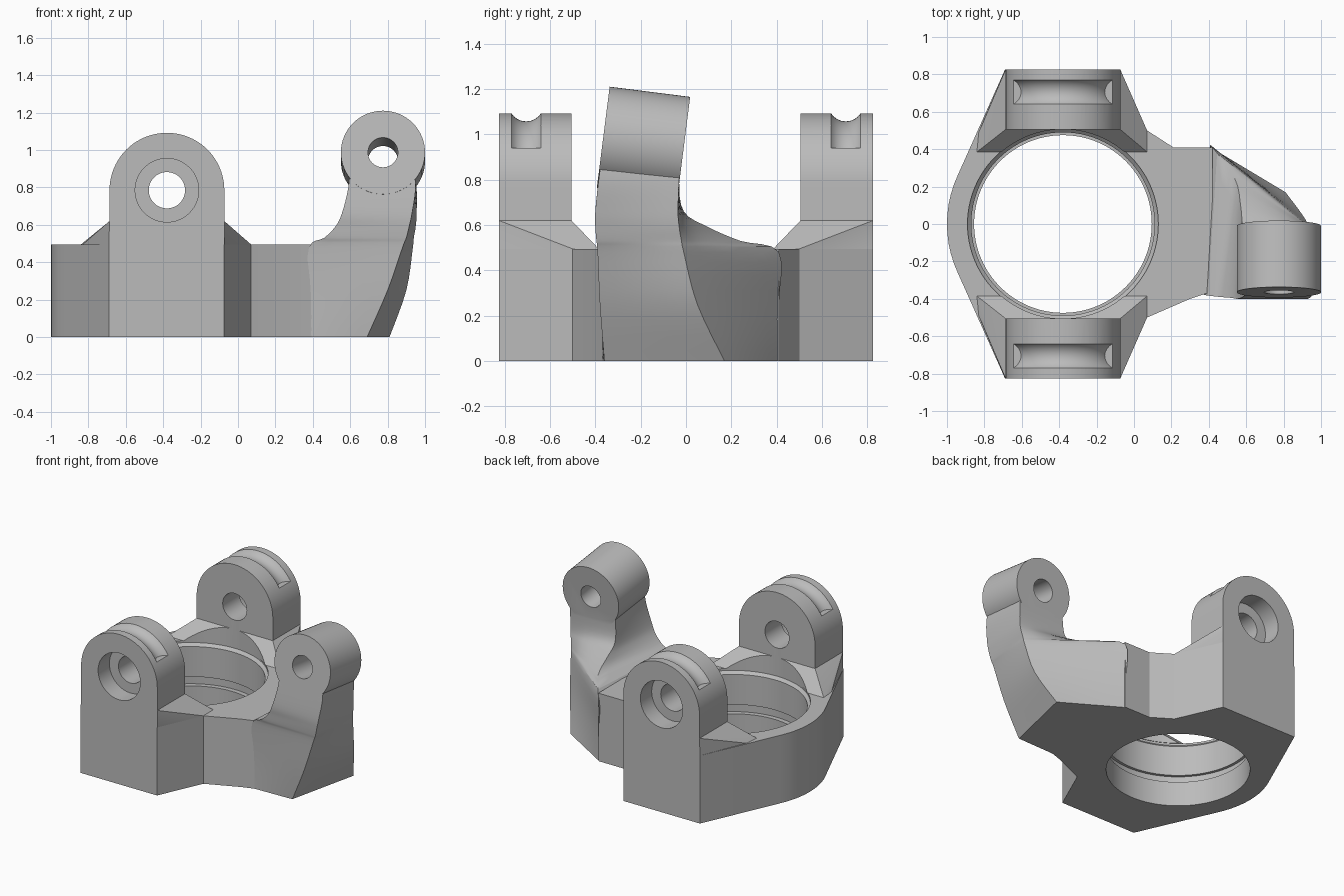
import bpy, bmesh, math
from mathutils import Vector

cube = bpy.data.objects.get("Cube")
if cube:
    bpy.data.objects.remove(cube, do_unlink=True)

CX = -0.38          # bore and lug centre line
DECK = 0.495        # height of the flat body

metal = bpy.data.materials.new("plain_grey")
metal.use_nodes = True
grey = (0.5, 0.5, 0.5, 1)
metal.diffuse_color = grey
metal.node_tree.nodes["Principled BSDF"].inputs["Base Color"].default_value = grey


def finish(name, bm):
    bmesh.ops.recalc_face_normals(bm, faces=bm.faces)
    mesh = bpy.data.meshes.new(name)
    bm.to_mesh(mesh)
    bm.free()
    ob = bpy.data.objects.new(name, mesh)
    ob.data.materials.append(metal)
    bpy.context.collection.objects.link(ob)
    return ob


def prism(name, points, shift):
    """Extrude a closed 3D polygon along a vector."""
    bm = bmesh.new()
    face = bm.faces.new([bm.verts.new(p) for p in points])
    new = bmesh.ops.extrude_face_region(bm, geom=[face])["geom"]
    bmesh.ops.translate(bm, vec=shift, verts=[v for v in new if isinstance(v, bmesh.types.BMVert)])
    return finish(name, bm)


def hull(name, points):
    bm = bmesh.new()
    for p in points:
        bm.verts.new(p)
    bmesh.ops.convex_hull(bm, input=bm.verts)
    bmesh.ops.dissolve_limit(bm, angle_limit=0.01, verts=bm.verts, edges=bm.edges)
    return finish(name, bm)


def rod(name, start, end, radius, sides=64):
    """Cylinder between two points."""
    start, end = Vector(start), Vector(end)
    axis = end - start
    bm = bmesh.new()
    bmesh.ops.create_cone(bm, cap_ends=True, segments=sides, radius1=radius,
                          radius2=radius, depth=axis.length)
    turn = Vector((0, 0, 1)).rotation_difference(axis).to_matrix().to_4x4()
    bm.transform(turn)
    bmesh.ops.translate(bm, vec=(start + end) / 2, verts=bm.verts)
    return finish(name, bm)


def spin(name, profile, centre, axis, steps=96, closed=False):
    """Revolve a profile of 3D points into a solid."""
    bm = bmesh.new()
    verts = [bm.verts.new(p) for p in profile]
    pairs = list(zip(verts, verts[1:] + verts[:1]))
    edges = [bm.edges.new(p) for p in (pairs if closed else pairs[:-1])]
    bmesh.ops.spin(bm, geom=verts + edges, cent=centre, axis=axis,
                   angle=math.tau, steps=steps)
    bmesh.ops.remove_doubles(bm, verts=bm.verts, dist=1e-4)
    return finish(name, bm)


def combine(ob, tool, operation="DIFFERENCE"):
    mod = ob.modifiers.new(operation, "BOOLEAN")
    mod.operation, mod.object, mod.solver = operation, tool, "EXACT"
    bpy.context.view_layer.objects.active = ob
    bpy.ops.object.modifier_apply(modifier=mod.name)
    bpy.data.objects.remove(tool, do_unlink=True)


def smooth(ob):
    bpy.ops.object.select_all(action="DESELECT")
    ob.select_set(True)
    bpy.context.view_layer.objects.active = ob
    bpy.ops.object.shade_smooth_by_angle(angle=math.radians(25))


# Flat body with rounded outer side and a neck toward the arm
outline = [(CX + 0.62 * math.cos(math.radians(a)), 0.62 * math.sin(math.radians(a)))
           for a in range(155, 206, 5)]
outline += [(-0.69, -0.825), (-0.075, -0.825), (0.07, -0.5), (0.3, -0.4), (0.42, -0.36),
            (0.42, 0.41), (0.21, 0.41), (0.07, 0.5), (-0.075, 0.825), (-0.69, 0.825)]
body = prism("bearing_housing", [(x, y, 0) for x, y in outline], (0, 0, DECK))

# Stepped bore with a retaining groove
bore = [(0, -0.1), (0.475, -0.1), (0.475, 0.18), (0.51, 0.18), (0.51, 0.24),
        (0.49, 0.24), (0.49, 0.46), (0.51, 0.48), (0.51, 0.6), (0, 0.6)]
combine(body, spin("bore", [(CX + r, 0, z) for r, z in bore], (CX, 0, 0), (0, 0, 1)))
smooth(body)

# Upright lugs with sloped feet, stepped pin holes and grooved crowns
INNER, OUTER, AXLE, ROUND = 0.505, 0.825, 0.785, 0.307
for name, s in (("front_lug", -1), ("rear_lug", 1)):
    arch = [(CX - ROUND, s * INNER, DECK), (CX + ROUND, s * INNER, DECK)]
    arch += [(CX + ROUND * math.cos(math.pi * i / 40), s * INNER,
              AXLE + ROUND * math.sin(math.pi * i / 40)) for i in range(41)]
    lug = prism(name, arch, (0, s * (OUTER - INNER), 0))
    foot = [(-0.84, 0.385), (0.07, 0.385), (0.07, 0.5), (-0.075, OUTER),
            (-0.69, OUTER), (-0.83, 0.49)]
    points = [(x, s * y, DECK) for x, y in foot]
    points += [(CX + x, s * y, 0.62) for x in (-ROUND, ROUND) for y in (INNER, OUTER)]
    combine(lug, hull("foot", points), "UNION")
    combine(lug, rod("bore_clearance", (CX, 0, 0.3), (CX, 0, 0.8), 0.506, 96))
    combine(lug, rod("pin_hole", (CX, s * 0.3, AXLE), (CX, s, AXLE), 0.097))
    combine(lug, rod("pin_recess", (CX, s * 0.695, AXLE), (CX, s, AXLE), 0.17))
    ring = [(CX, s * 0.705 + 0.078 * math.cos(math.tau * i / 24),
             AXLE + 0.35 + 0.078 * math.sin(math.tau * i / 24)) for i in range(24)]
    groove = spin("groove", ring, (CX, 0, AXLE), (0, 1, 0), closed=True)
    box = prism("groove_limit", [(x, y, 0.94) for x, y in ((-1, -1), (1, -1), (1, 1), (-1, 1))],
                (0, 0, 1))
    combine(groove, box, "INTERSECT")
    combine(lug, groove)
    smooth(lug)

# Curved arm: height, then front left, front right, back right, back left corners
sections = [
    (0.0, (0.37, -0.37), (0.69, -0.36), (0.81, 0.17), (0.41, 0.41)),
    (0.25, (0.37, -0.37), (0.80, -0.38), (0.90, 0.05), (0.41, 0.41)),
    (0.48, (0.38, -0.38), (0.88, -0.39), (0.935, -0.01), (0.42, 0.41)),
    (0.53, (0.46, -0.39), (0.90, -0.395), (0.94, -0.02), (0.54, 0.24)),
    (0.59, (0.52, -0.395), (0.915, -0.4), (0.95, -0.03), (0.57, 0.1)),
    (0.66, (0.555, -0.4), (0.93, -0.4), (0.955, -0.035), (0.58, -0.01)),
    (0.8, (0.59, -0.385), (0.95, -0.385), (0.955, -0.03), (0.59, -0.03)),
    (0.94, (0.6, -0.365), (0.94, -0.365), (0.94, -0.015), (0.6, -0.015)),
]
columns = [[Vector((*s[k], s[0])) for s in sections] for k in range(1, 5)]


def flow(pts, steps=4):
    """Smooth curve through the points."""
    out = []
    for i in range(len(pts) - 1):
        a, b, c, d = (pts[max(0, min(len(pts) - 1, j))] for j in range(i - 1, i + 3))
        for k in range(steps):
            t = k / steps
            p = b + (c - a) * t / 2 + (a - 2.5 * b + 2 * c - d / 2) * t * t
            out.append(p + (1.5 * (b - c) + (d - a) / 2) * t ** 3)
    return out + [pts[-1]]


bm = bmesh.new()
rings = []
for corners in zip(*[flow(c) for c in columns]):
    rings.append([bm.verts.new(corners[k].lerp(corners[(k + 1) % 4], t / 6))
                  for k in range(4) for t in range(6)])
for low, high in zip(rings, rings[1:]):
    for k in range(len(low)):
        n = (k + 1) % len(low)
        bm.faces.new((low[k], low[n], high[n], high[k]))
bm.faces.new(rings[0])
bm.faces.new(rings[-1])
arm = finish("curved_arm", bm)

# Tilted boss with a through hole at the arm tip
tip, tail = Vector((0.775, -0.365, 0.987)), Vector((0.775, -0.01, 0.942))
reach = tail - tip
combine(arm, rod("arm_boss", tip, tail, 0.225), "UNION")
combine(arm, rod("boss_hole", tip - reach, tail + reach, 0.08))
smooth(arm)
